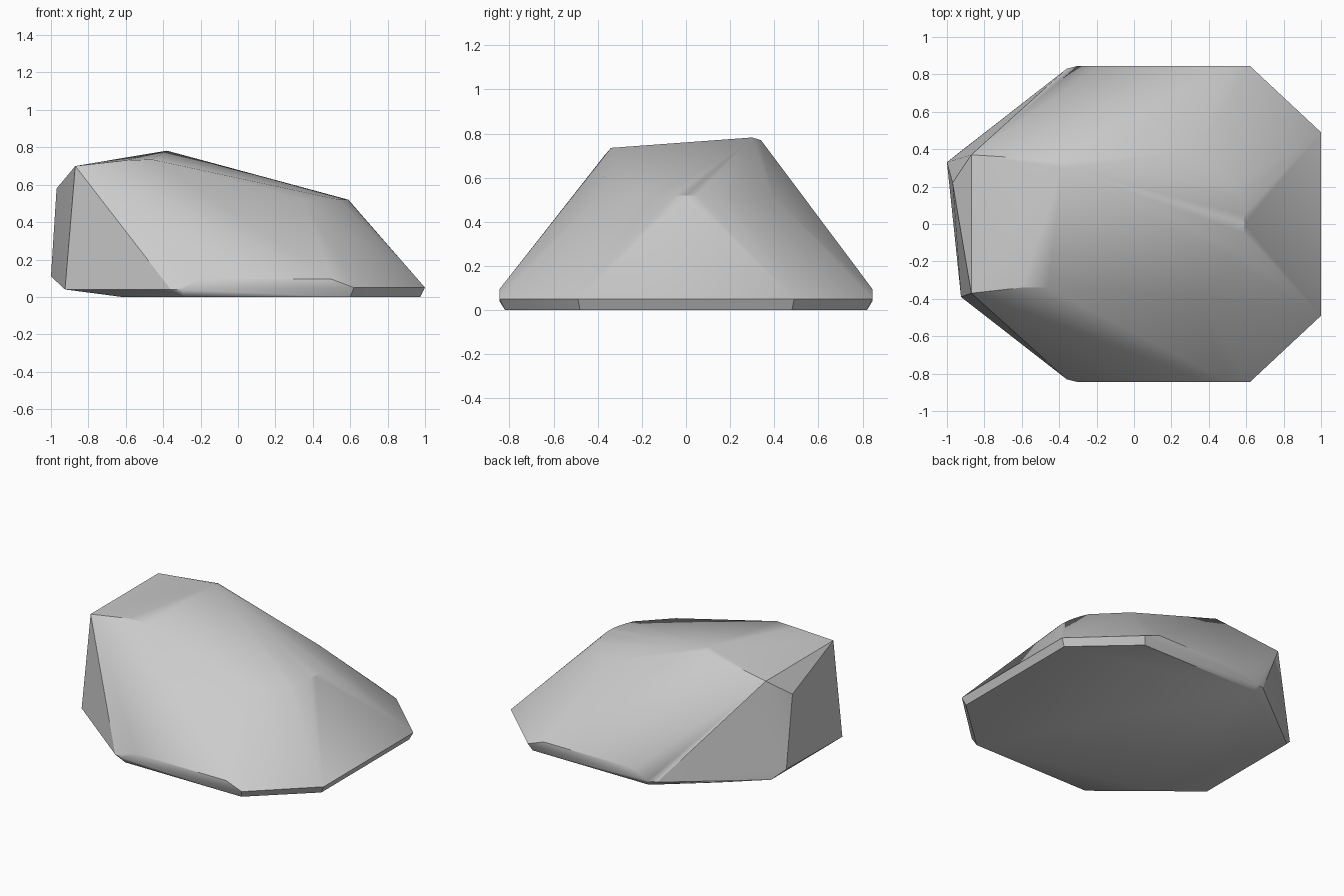
import bpy
import bmesh
import math

cube = bpy.data.objects.get("Cube")
if cube:
    bpy.data.objects.remove(cube, do_unlink=True)

# Stone colour
stone = bpy.data.materials.new("stone_grey")
stone.use_nodes = True
colour = (0.6, 0.6, 0.6, 1)
stone.diffuse_color = colour
stone.node_tree.nodes["Principled BSDF"].inputs["Base Color"].default_value = colour


def arc(start, end, bulge, z, steps=8):
    """Points on a shallow curve from start to end, pushed outwards by bulge."""
    dx, dy = end[0] - start[0], end[1] - start[1]
    length = math.hypot(dx, dy)
    points = []
    for i in range(steps + 1):
        t = i / steps
        push = bulge * 4 * t * (1 - t) / length
        points.append((start[0] + dx * t + dy * push, start[1] + dy * t - dx * push, z))
    return points


# Points shared by the front and back halves
paired = [(-0.925, 0.39, 0.04), (-0.62, 0.55, 0),                      # narrow end
          (-0.36, 0.83, 0.04), (-0.30, 0.845, 0.04), (-0.29, 0.82, 0),  # side rim
          (-0.19, 0.845, 0.095), (0.50, 0.845, 0.095)]
paired += arc((0.62, 0.845), (1.0, 0.49), 0.06, 0.05)      # rounded rim corner
paired += arc((0.60, 0.82), (0.975, 0.48), 0.06, 0)        # rounded foot corner
paired += arc((0.35, 0.39), (0.54, 0.20), 0.02, 0.52)      # shoulder
points = [(x, side * y, z) for x, y, z in paired for side in (-1, 1)]

# Curved front of the crown, then the uneven crown and end facets
points += arc((0.54, -0.20), (0.54, 0.20), 0.05, 0.52)
points += [(-0.38, 0.30, 0.782), (-0.39, 0.34, 0.77),
           (-0.46, -0.34, 0.735), (-0.60, -0.34, 0.73),
           (-0.87, -0.37, 0.70), (-0.87, 0.37, 0.70),
           (-0.97, 0.22, 0.58), (-1.0, 0.33, 0.11)]

# Wrap the points in one closed faceted body
bm = bmesh.new()
for p in points:
    bm.verts.new(p)
result = bmesh.ops.convex_hull(bm, input=bm.verts)
loose = [v for v in bm.verts if not v.link_faces]
bmesh.ops.delete(bm, geom=loose, context='VERTS')
bmesh.ops.dissolve_limit(bm, angle_limit=math.radians(1), verts=bm.verts, edges=bm.edges)
bmesh.ops.recalc_face_normals(bm, faces=bm.faces)

mesh = bpy.data.meshes.new("rock")
bm.to_mesh(mesh)
bm.free()
mesh.materials.append(stone)
rock = bpy.data.objects.new("rock", mesh)
bpy.context.collection.objects.link(rock)

# Smooth the gentle corners, keep the hard edges
bpy.ops.object.select_all(action='DESELECT')
rock.select_set(True)
bpy.context.view_layer.objects.active = rock
bpy.ops.object.shade_smooth_by_angle(angle=math.radians(30))
